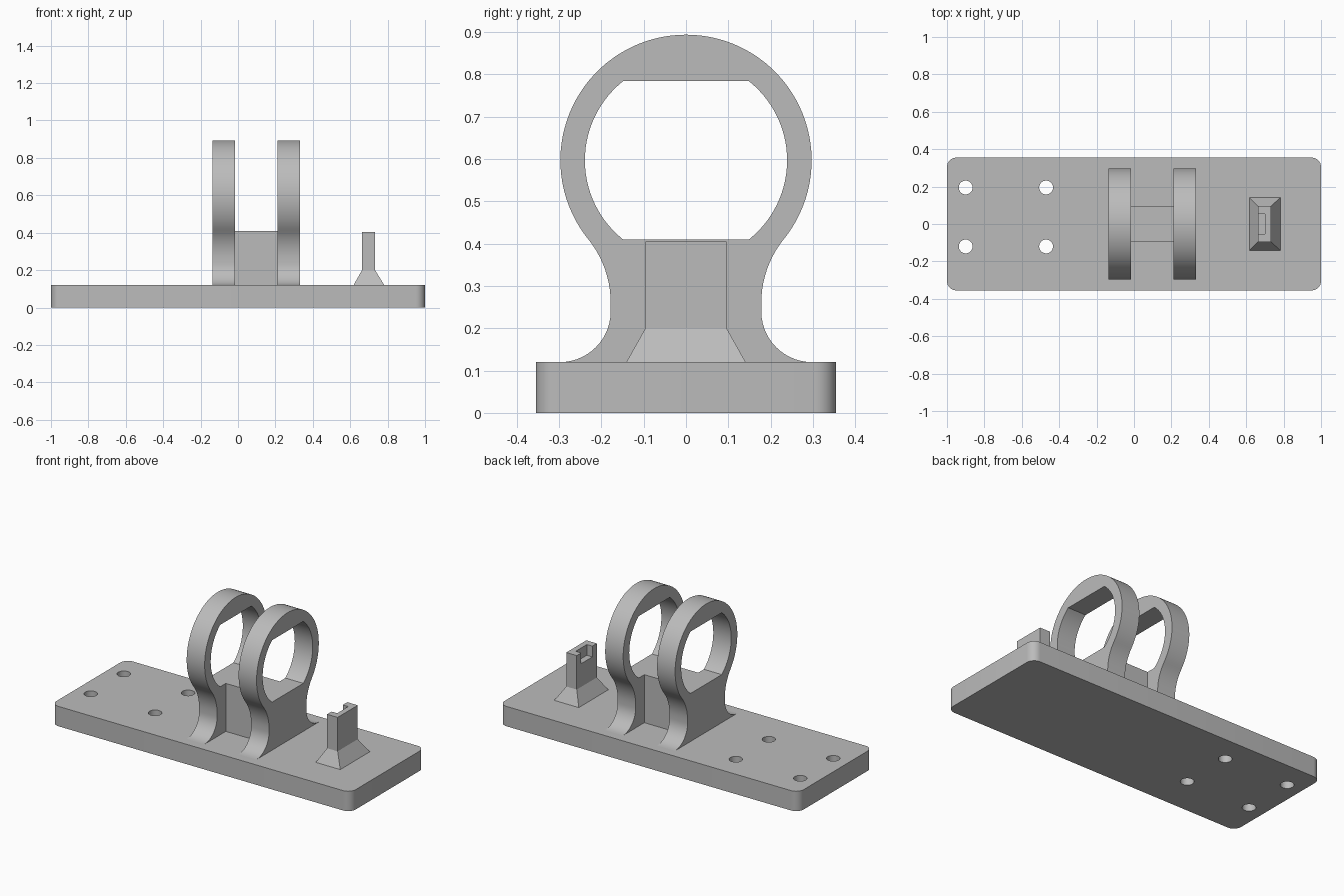
import bpy
import bmesh
from math import sin, cos, pi, radians, asin, atan2, hypot
from mathutils import Vector

cube = bpy.data.objects.get("Cube")
if cube:
    bpy.data.objects.remove(cube, do_unlink=True)

grey = bpy.data.materials.new("plain_grey")
grey.use_nodes = True
colour = (0.5, 0.5, 0.5, 1)
grey.diffuse_color = colour
grey.node_tree.nodes["Principled BSDF"].inputs["Base Color"].default_value = colour


def arc(cx, cy, r, start, end, steps):
    """Points on an arc, angles in degrees."""
    angles = [radians(start + (end - start) * i / steps) for i in range(steps + 1)]
    return [(cx + r * cos(a), cy + r * sin(a)) for a in angles]


def make_object(name, bm):
    bmesh.ops.remove_doubles(bm, verts=bm.verts, dist=0.0001)
    bmesh.ops.recalc_face_normals(bm, faces=bm.faces)
    mesh = bpy.data.meshes.new(name)
    bm.to_mesh(mesh)
    bm.free()
    mesh.materials.append(grey)
    obj = bpy.data.objects.new(name, mesh)
    bpy.context.collection.objects.link(obj)
    return obj


def loft(name, sections):
    """Solid through a stack of matching closed sections."""
    bm = bmesh.new()
    rings = [[bm.verts.new(p) for p in s] for s in sections]
    n = len(rings[0])
    for a, b in zip(rings, rings[1:]):
        for i in range(n):
            j = (i + 1) % n
            bm.faces.new((a[i], a[j], b[j], b[i]))
    bm.faces.new(rings[0][::-1])
    bm.faces.new(rings[-1])
    return make_object(name, bm)


def prism_z(name, outline, z0, z1):
    return loft(name, [[(x, y, z) for x, y in outline] for z in (z0, z1)])


def prism_x(name, outline, x0, x1):
    return loft(name, [[(x, y, z) for y, z in outline] for x in (x0, x1)])


def rect(x0, x1, y0, y1):
    return [(x0, y0), (x1, y0), (x1, y1), (x0, y1)]


def activate(obj):
    bpy.ops.object.select_all(action='DESELECT')
    obj.select_set(True)
    bpy.context.view_layer.objects.active = obj


def cut(obj, cutter):
    cutter.hide_render = True
    activate(obj)
    mod = obj.modifiers.new("cut", 'BOOLEAN')
    mod.operation = 'DIFFERENCE'
    mod.solver = 'EXACT'
    mod.object = cutter
    bpy.ops.object.modifier_apply(modifier=mod.name)
    bpy.data.objects.remove(cutter, do_unlink=True)


def smooth(obj):
    activate(obj)
    bpy.ops.object.shade_smooth_by_angle(angle=radians(25))


# Base plate with rounded corners and four screw holes
top = 0.12
half_x, half_y, corner = 1.0, 0.355, 0.05
outline = []
for k, (sx, sy) in enumerate([(1, 1), (-1, 1), (-1, -1), (1, -1)]):
    outline += arc(sx * (half_x - corner), sy * (half_y - corner), corner,
                   90 * k, 90 * k + 90, 8)
base = prism_z("base_plate", outline, 0, top)
for x in (-0.9, -0.47):
    for y in (0.195, -0.12):
        cut(base, prism_z("hole_cutter", arc(x, y, 0.037, 0, 350, 35), -0.1, 0.3))
smooth(base)

# Ring brackets: round head blending through a waist into a flared foot
ring_z, outer, inner = 0.597, 0.297, 0.239
waist, foot_r, neck_r, neck_z = 0.178, 0.12, 0.24, 0.26
tangent = atan2(ring_z - neck_z, waist + neck_r) * 180 / pi
side = [(waist + foot_r, top - 0.01)]
side += arc(waist + foot_r, top + foot_r, foot_r, 270, 180, 14)
side += arc(waist + neck_r, neck_z, neck_r, 180, 180 - tangent, 10)
side += arc(0, ring_z, outer, -tangent, 90, 36)[1:]
profile = side + [(-y, z) for y, z in reversed(side[:-1])]

# Opening: a circle trimmed flat above and below
flat = asin(0.187 / inner) * 180 / pi
opening = (arc(0, ring_z, inner, -flat, flat, 28)
           + arc(0, ring_z, inner, 180 - flat, 180 + flat, 28))

for name, x0 in (("right_ring_bracket", -0.135), ("left_ring_bracket", 0.212)):
    bracket = prism_x(name, profile, x0, x0 + 0.12)
    cut(bracket, prism_x("opening_cutter", opening, x0 - 0.1, x0 + 0.22))
    smooth(bracket)

# Web joining the two brackets
prism_z("bracket_web", rect(-0.015, 0.212, -0.095, 0.095), top - 0.01, 0.41)

# Small post with a flared foot and a notch open towards the brackets
levels = [(0.618, 0.782, 0.141, top), (0.663, 0.733, 0.096, 0.2),
          (0.663, 0.733, 0.096, 0.405)]
post = loft("notched_post", [[(x, y, z) for x, y in rect(x0, x1, -h, h)]
                             for x0, x1, h, z in levels])
cut(post, prism_z("notch_cutter", rect(0.6, 0.7, -0.053, 0.053), 0.34, 0.5))
